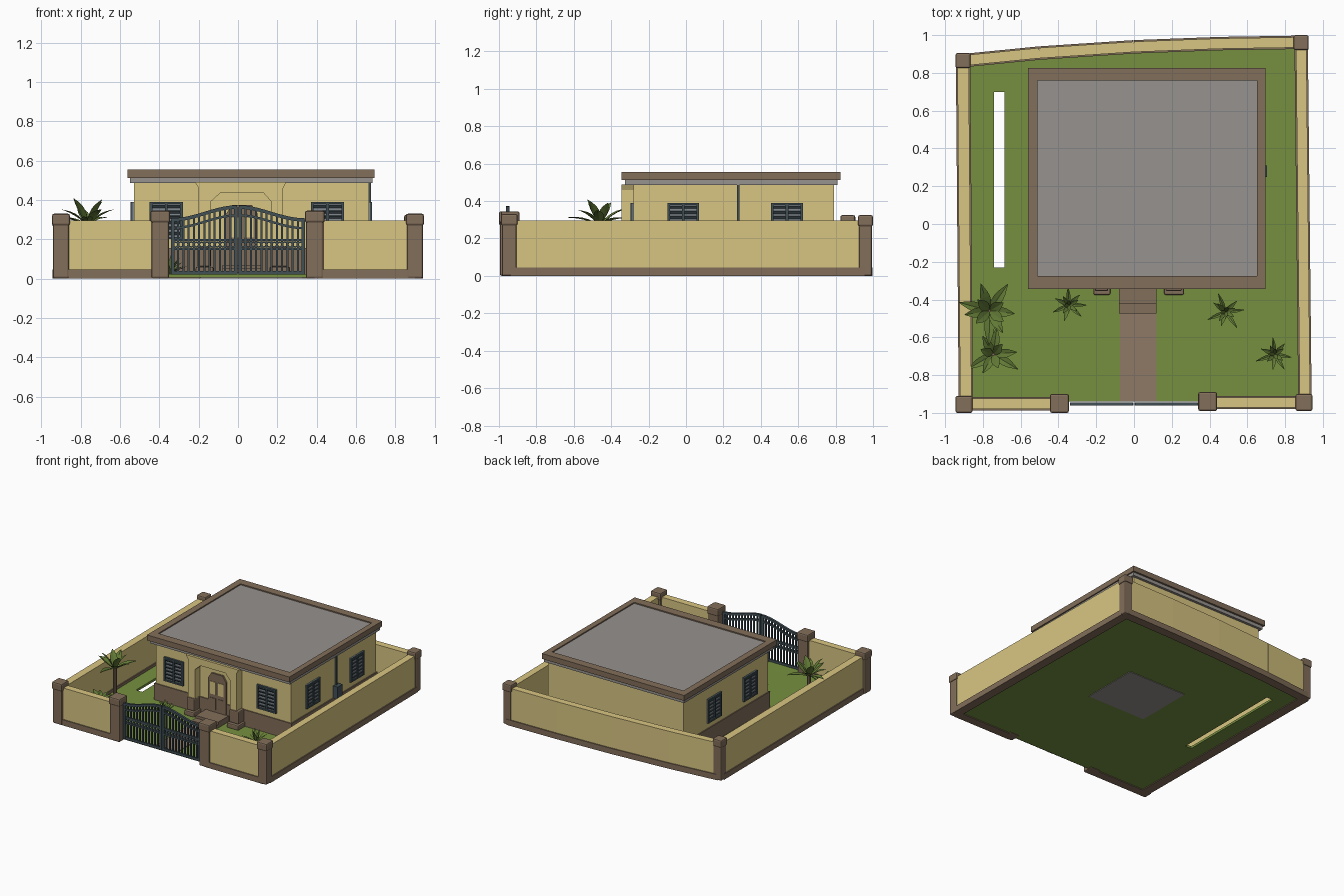
import bpy, bmesh, math, random
from mathutils import Matrix, Vector

if "Cube" in bpy.data.objects:
    bpy.data.objects.remove(bpy.data.objects["Cube"])

random.seed(4)


def mat(name, r, g, b):
    m = bpy.data.materials.new(name)
    lin = [((c / 255 + 0.055) / 1.055) ** 2.4 for c in (r, g, b)]
    m.diffuse_color = (*lin, 1)
    m.use_nodes = True
    m.node_tree.nodes["Principled BSDF"].inputs["Base Color"].default_value = m.diffuse_color
    return m


YELLOW = mat("yellow plaster", 216, 197, 130)
BROWN = mat("brown trim", 130, 110, 90)
PATH = mat("path brown", 142, 122, 102)
GREY = mat("grey roof", 150, 146, 142)
GRASS = mat("grass green", 118, 144, 64)
LEAF = mat("leaf green", 98, 122, 54)
SLATE = mat("dark slate metal", 66, 80, 86)
PANE = mat("window grey", 132, 140, 146)


class Part:
    """Collects shapes in one mesh; each shape gets one material."""

    def __init__(self, name, *mats):
        self.name, self.mats, self.bm = name, mats, bmesh.new()

    def paint(self, faces, m):
        for f in faces:
            f.material_index = self.mats.index(m)

    def box(self, lo, hi, m=None, rot=None):
        lo, hi = Vector(lo), Vector(hi)
        mtx = Matrix.Translation((lo + hi) / 2) @ (rot or Matrix()) @ Matrix.Diagonal((*(hi - lo), 1))
        vs = bmesh.ops.create_cube(self.bm, size=1, matrix=mtx)["verts"]
        self.paint({f for v in vs for f in v.link_faces}, m or self.mats[0])

    def prism(self, pts, a, b, m=None, plane="xy"):
        put = (lambda p, d: (p[0], p[1], d)) if plane == "xy" else (lambda p, d: (p[0], d, p[1]))
        lo = [self.bm.verts.new(put(p, a)) for p in pts]
        hi = [self.bm.verts.new(put(p, b)) for p in pts]
        n = len(pts)
        fs = [self.bm.faces.new(lo), self.bm.faces.new(hi)]
        fs += [self.bm.faces.new((lo[i], lo[(i + 1) % n], hi[(i + 1) % n], hi[i])) for i in range(n)]
        self.paint(fs, m or self.mats[0])

    def done(self, mtx=None, bevel=0, normals=True):
        if normals:
            bmesh.ops.recalc_face_normals(self.bm, faces=self.bm.faces)
        me = bpy.data.meshes.new(self.name)
        self.bm.to_mesh(me)
        self.bm.free()
        for m in self.mats:
            me.materials.append(m)
        ob = bpy.data.objects.new(self.name, me)
        bpy.context.collection.objects.link(ob)
        ob.matrix_world = mtx or Matrix()
        if bevel:
            mod = ob.modifiers.new("bevel", "BEVEL")
            mod.width, mod.segments = bevel, 2
        return ob


# Lawn slab with a long slot on the left
lawn = Part("lawn", GRASS)
xs = [-0.91, -0.74, -0.685, 0.89]
back = [0.86, 0.875, 0.88, 0.95]
rows = [[lawn.bm.verts.new((x, y, 0.006)) for y in (-0.94, -0.23, 0.70, b)] for x, b in zip(xs, back)]
for i in range(3):
    for j in range(3):
        if (i, j) != (1, 1):
            lawn.bm.faces.new((rows[i][j], rows[i + 1][j], rows[i + 1][j + 1], rows[i][j + 1]))
up = bmesh.ops.extrude_face_region(lawn.bm, geom=lawn.bm.faces[:], use_keep_orig=True)["geom"]
bmesh.ops.translate(lawn.bm, verts=[v for v in up if isinstance(v, bmesh.types.BMVert)], vec=(0, 0, 0.018))
lawn.done()

# Grey foundation plate under the house
p = Part("foundation_plate", GREY)
p.box((-0.19, -0.12, 0.001), (0.33, 0.35, 0.0055))
p.done()

# Garden path and entrance step
p = Part("garden_path", PATH)
p.box((-0.075, -0.94, 0.02), (0.12, -0.46, 0.03))
p.done()
p = Part("entrance_steps", BROWN)
p.box((-0.08, -0.475, 0.02), (0.12, -0.28, 0.05))
p.box((-0.08, -0.42, 0.05), (0.12, -0.28, 0.07))
p.done()


# Boundary walls with a brown base
def wall(name, path, t=0.055, h=0.295):
    w = Part(name, YELLOW, BROWN)
    for a, b in zip(path, path[1:]):
        a, b = Vector(a), Vector(b)
        d = (b - a).normalized()
        n = Vector((-d.y, d.x))
        for half, z0, z1, m in ((t / 2 + 0.008, 0, 0.045, BROWN), (t / 2, 0.045, h, YELLOW)):
            w.prism([a + n * half, b + n * half, b - n * half, a - n * half], z0, z1, m)
    w.done()


wall("front_wall_left", [(-0.90, -0.952), (-0.39, -0.952)])
wall("front_wall_right", [(0.39, -0.945), (0.90, -0.945)])
wall("left_wall", [(-0.89, -0.95), (-0.905, 0.865)], 0.06)
wall("right_wall", [(0.905, -0.94), (0.885, 0.955)], 0.055)
wall("back_wall", [(-0.905, 0.865), (-0.5, 0.905), (0, 0.938), (0.45, 0.955), (0.885, 0.962)])

# Corner and gate posts
for name, x, y, s, h in (("post_front_left", -0.90, -0.955, 0.045, 0.33),
                         ("post_front_right", 0.90, -0.945, 0.045, 0.33),
                         ("post_back_left", -0.905, 0.865, 0.04, 0.325),
                         ("post_back_right", 0.885, 0.96, 0.04, 0.325),
                         ("gate_post_left", -0.395, -0.95, 0.05, 0.345),
                         ("gate_post_right", 0.39, -0.94, 0.05, 0.345)):
    p = Part(name, BROWN)
    p.box((x - s + 0.005, y - s + 0.005, 0), (x + s - 0.005, y + s - 0.005, h - 0.05))
    p.box((x - s, y - s, h - 0.06), (x + s, y + s, h))
    p.done(bevel=0.01)


# Two-leaf gate with arched top rails
def arch(x):
    return 0.307 + 0.033 * (1 + math.cos(math.pi * abs(x) / 0.34))


for side, name in ((-1, "gate_leaf_left"), (1, "gate_leaf_right")):
    g = Part(name, SLATE)
    grid = [side * (0.004 + 0.335 * i / 10) for i in range(11)]
    for drop, th in ((0, 0.018), (0.045, 0.012)):
        g.prism([(x, arch(x) - drop) for x in grid] + [(x, arch(x) - drop - th) for x in reversed(grid)],
                -0.962, -0.944, plane="xz")
    x0, x1 = sorted((grid[0], grid[-1]))
    for z0, z1 in ((0.02, 0.038), (0.145, 0.156), (0.19, 0.201)):
        g.box((x0, -0.96, z0), (x1, -0.946, z1))
    for i in range(13):
        x = side * (0.012 + 0.319 * i / 12)
        r = 0.009 if i in (0, 12) else 0.005
        g.box((x - r, -0.953 - r, 0.02), (x + r, -0.953 + r, arch(x) - 0.008))
    for i in range(12):  # scroll rings between the middle rails
        x = side * (0.0253 + 0.319 * i / 12)
        ring = [(x + 0.014 * math.cos(k * math.pi / 4), 0.173 + 0.017 * math.sin(k * math.pi / 4)) for k in range(8)]
        for a, b in zip(ring, ring[1:] + ring[:1]):
            inn = [(x + (q[0] - x) * 0.55, 0.173 + (q[1] - 0.173) * 0.55) for q in (b, a)]
            g.prism([a, b] + inn, -0.958, -0.948, plane="xz")
    g.done()

# House body with brown lower band
p = Part("house_walls", YELLOW, BROWN)
p.box((-0.53, -0.28, 0.15), (0.665, 0.79, 0.50))
p.box((-0.538, -0.288, 0.02), (0.673, 0.798, 0.155), BROWN)
p.done()

# Roof: grey cornice, brown rim, grey deck
p = Part("roof_cornice", GREY)
p.box((-0.55, -0.325, 0.485), (0.685, 0.81, 0.515))
p.done()
p = Part("roof_rim", BROWN)
for lo, hi in (((-0.562, -0.345), (0.695, -0.275)), ((-0.562, 0.76), (0.695, 0.825)),
               ((-0.562, -0.275), (-0.51, 0.76)), ((0.65, -0.275), (0.695, 0.76))):
    p.box((*lo, 0.512), (*hi, 0.555))
p.done()
p = Part("roof_deck", GREY)
p.box((-0.515, -0.28, 0.513), (0.655, 0.765, 0.546))
p.done()

# Porch frame with a cut-corner opening
p = Part("porch_frame", YELLOW)
p.prism([(-0.20, 0.03), (-0.20, 0.46), (-0.22, 0.49), (0.245, 0.49), (0.23, 0.46), (0.23, 0.03),
         (0.17, 0.03), (0.17, 0.39), (0.13, 0.435), (-0.09, 0.435), (-0.14, 0.39), (-0.14, 0.03)],
        -0.345, -0.275, plane="xz")
p.done()
p = Part("porch_column_bases", BROWN)
for x0, x1 in ((-0.215, -0.125), (0.16, 0.265)):
    p.box((x0, -0.375, 0.02), (x1, -0.28, 0.06))
    p.box((x0 + 0.008, -0.355, 0.06), (x1 - 0.012, -0.28, 0.16))
p.done(bevel=0.008)
p = Part("front_door", BROWN, YELLOW)
p.prism([(-0.06, 0.05), (-0.06, 0.33), (-0.03, 0.375), (0.07, 0.375), (0.10, 0.33), (0.10, 0.05)],
        -0.294, -0.27, plane="xz")
for x in (-0.04, 0.03):
    for z0, z1 in ((0.09, 0.18), (0.21, 0.31)):
        p.box((x, -0.298, z0), (x + 0.05, -0.29, z1), YELLOW if z0 > 0.2 else BROWN)
p.done()


# Louvred windows, modelled facing the front then turned onto each wall
def window(name, x, y, turn, w=0.085):
    n = Part(name, SLATE, PANE)
    n.box((-w, -0.006, 0.20), (w, 0.004, 0.39), PANE)
    for z in (0.20, 0.378):
        n.box((-w, -0.016, z), (w, 0, z + 0.012))
    for u in (-w, -0.007, w - 0.014):
        n.box((u, -0.016, 0.20), (u + 0.014, 0, 0.39))
    tilt = Matrix.Rotation(math.radians(35), 4, "X")
    for i in range(6):
        z = 0.222 + i * 0.0275
        n.box((-w, -0.012, z), (w, -0.007, z + 0.015), rot=tilt)
    n.done(Matrix.Translation((x, y, 0)) @ Matrix.Rotation(math.radians(turn), 4, "Z"))


window("window_front_left", -0.365, -0.28, 0)
window("window_front_right", 0.455, -0.28, 0)
window("window_right_front", 0.665, -0.015, 90)
window("window_right_back", 0.665, 0.54, 90)
window("window_left_back", -0.53, 0.41, -90)
window("window_left_front", -0.53, -0.04, -90)

# Meter box and pipe on the right wall
p = Part("meter_box", SLATE)
p.box((0.66, 0.25, 0.15), (0.705, 0.31, 0.25))
p.box((0.66, 0.274, 0.25), (0.677, 0.286, 0.49))
p.done()


# Plants: curved, folded leaves around a centre
def plant(name, x, y, z, n, length, width, pitches, droop, trunk=0):
    g = Part(name, LEAF, BROWN)
    for i in range(n):
        a = 2 * math.pi * i / n + random.uniform(-0.2, 0.2)
        pitch = math.radians(pitches[i % len(pitches)])
        L = length * random.uniform(0.88, 1.05)
        out, side = Vector((math.cos(a), math.sin(a), 0)), Vector((-math.sin(a), math.cos(a), 0))
        last = None
        for k in range(7):
            t = k / 6
            c = Vector((x, y, z)) + out * L * t * math.cos(pitch)
            c.z += L * (t * math.sin(pitch) - droop * t * t)
            hw = max(width * math.sin(math.pi * min(1, t ** 0.85)), 0.0015)
            lift = Vector((0, 0, hw * 0.35))
            row = [g.bm.verts.new(q) for q in (c - side * hw + lift, c, c + side * hw + lift)]
            if last:
                for j in (0, 1):
                    g.bm.faces.new((last[j], row[j], row[j + 1], last[j + 1]))
            last = row
    if trunk:
        g.prism([(x + trunk * math.cos(k * math.pi / 4), y + trunk * math.sin(k * math.pi / 4)) for k in range(8)],
                0.02, z + 0.01, BROWN)
    g.done()


plant("tall_palm", -0.765, -0.46, 0.27, 11, 0.2, 0.027, (42, 62, 25), 0.22, 0.014)
plant("low_palm", -0.745, -0.69, 0.09, 9, 0.16, 0.024, (40, 60, 22), 0.25, 0.014)
for name, x, y in (("agave_left", -0.345, -0.43), ("agave_right", 0.485, -0.465), ("agave_corner", 0.745, -0.69)):
    plant(name, x, y, 0.022, 14, 0.115, 0.011, (30, 60, 42, 75), 0.12)
